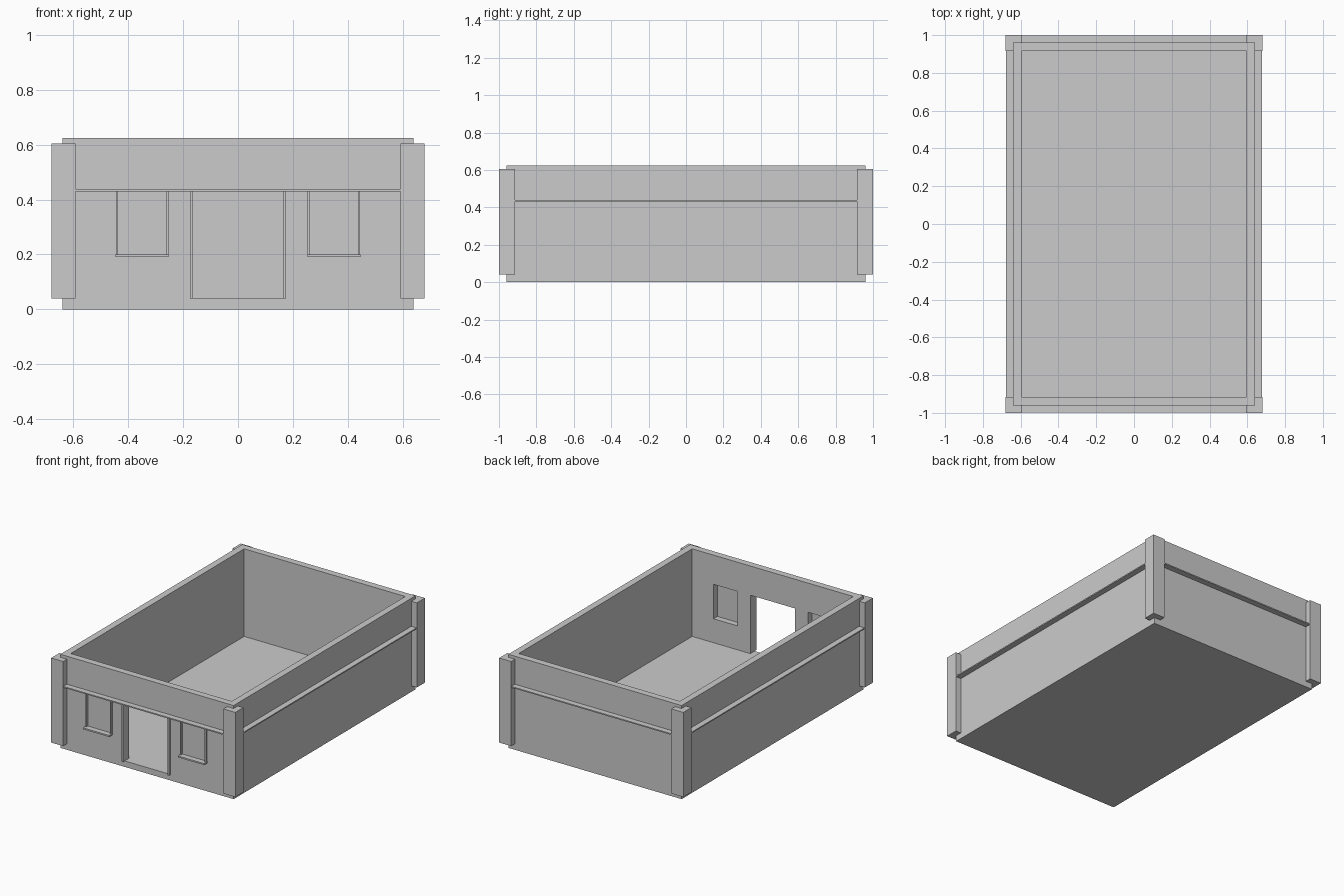
import bpy, bmesh

if "Cube" in bpy.data.objects:
    bpy.data.objects.remove(bpy.data.objects["Cube"])

WX, WY, H = 0.64, 0.96, 0.625      # outer wall half sizes and height
IX, IY = 0.595, 0.915              # inner wall half sizes
PX, PY = 0.68, 1.0                 # outer pillar half sizes
FLOOR, BAND = 0.04, 0.43           # floor level, underside of ledge


def add_object(name, bm):
    bmesh.ops.recalc_face_normals(bm, faces=bm.faces)
    mesh = bpy.data.meshes.new(name)
    bm.to_mesh(mesh)
    bm.free()
    ob = bpy.data.objects.new(name, mesh)
    bpy.context.collection.objects.link(ob)
    return ob


def box(name, x, y, z):
    bm = bmesh.new()
    bmesh.ops.create_cube(bm, size=1)
    for v in bm.verts:
        v.co = [r[0] if c < 0 else r[1] for c, r in zip(v.co, (x, y, z))]
    return add_object(name, bm)


def prism(name, profile, z0, z1):
    bm = bmesh.new()
    face = bm.faces.new([bm.verts.new((x, y, z0)) for x, y in profile])
    ext = bmesh.ops.extrude_face_region(bm, geom=[face])
    for v in ext["geom"]:
        if isinstance(v, bmesh.types.BMVert):
            v.co.z = z1
    return add_object(name, bm)


def cut(ob, x, y, z):
    cutter = box("cutter", x, y, z)
    cutter.hide_render = True
    mod = ob.modifiers.new("cut", "BOOLEAN")
    mod.operation = "DIFFERENCE"
    mod.solver = "EXACT"
    mod.object = cutter
    bpy.context.view_layer.objects.active = ob
    bpy.ops.object.modifier_apply(modifier=mod.name)
    bpy.data.objects.remove(cutter)


def span(s, a, b):
    return tuple(sorted((s * a, s * b)))


# Open-topped shell with doorway and window recesses cut from the inside
shell = box("building_shell", (-WX, WX), (-WY, WY), (0, H))
cut(shell, (-IX, IX), (-IY, IY), (FLOOR, H + 0.2))
cut(shell, (-0.165, 0.165), (-1.1, -0.8), (FLOOR, BAND))
for s in (-1, 1):
    cut(shell, span(s, 0.262, 0.437), (-0.956, -0.8), (0.2, BAND))

# L-shaped corner pillars
for sx, side in ((-1, "left"), (1, "right")):
    for sy, end in ((-1, "front"), (1, "back")):
        profile = [(0.592, PY), (PX, PY), (PX, IY), (0.63, IY), (0.63, 0.95), (0.592, 0.95)]
        prism(f"corner_pillar_{end}_{side}", [(sx * x, sy * y) for x, y in profile], FLOOR, 0.605)

# Ledges around the walls, between the pillars
for s, side, end in ((-1, "left", "front"), (1, "right", "back")):
    box(f"ledge_{side}", span(s, 0.63, 0.678), (-IY, IY), (BAND, BAND + 0.008))
    box(f"ledge_{end}", (-0.592, 0.592), span(s, 0.95, 0.998), (BAND, BAND + 0.008))

# Door jambs, window jambs and sills
for s, side in ((-1, "left"), (1, "right")):
    box(f"door_jamb_{side}", span(s, 0.165, 0.175), (-0.98, -0.95), (FLOOR, BAND))
    box(f"window_jamb_outer_{side}", span(s, 0.437, 0.445), (-0.975, -0.95), (0.2, BAND))
    box(f"window_jamb_inner_{side}", span(s, 0.254, 0.262), (-0.975, -0.95), (0.2, BAND))
    box(f"window_sill_{side}", span(s, 0.254, 0.447), (-0.997, -0.95), (0.19, 0.2))
